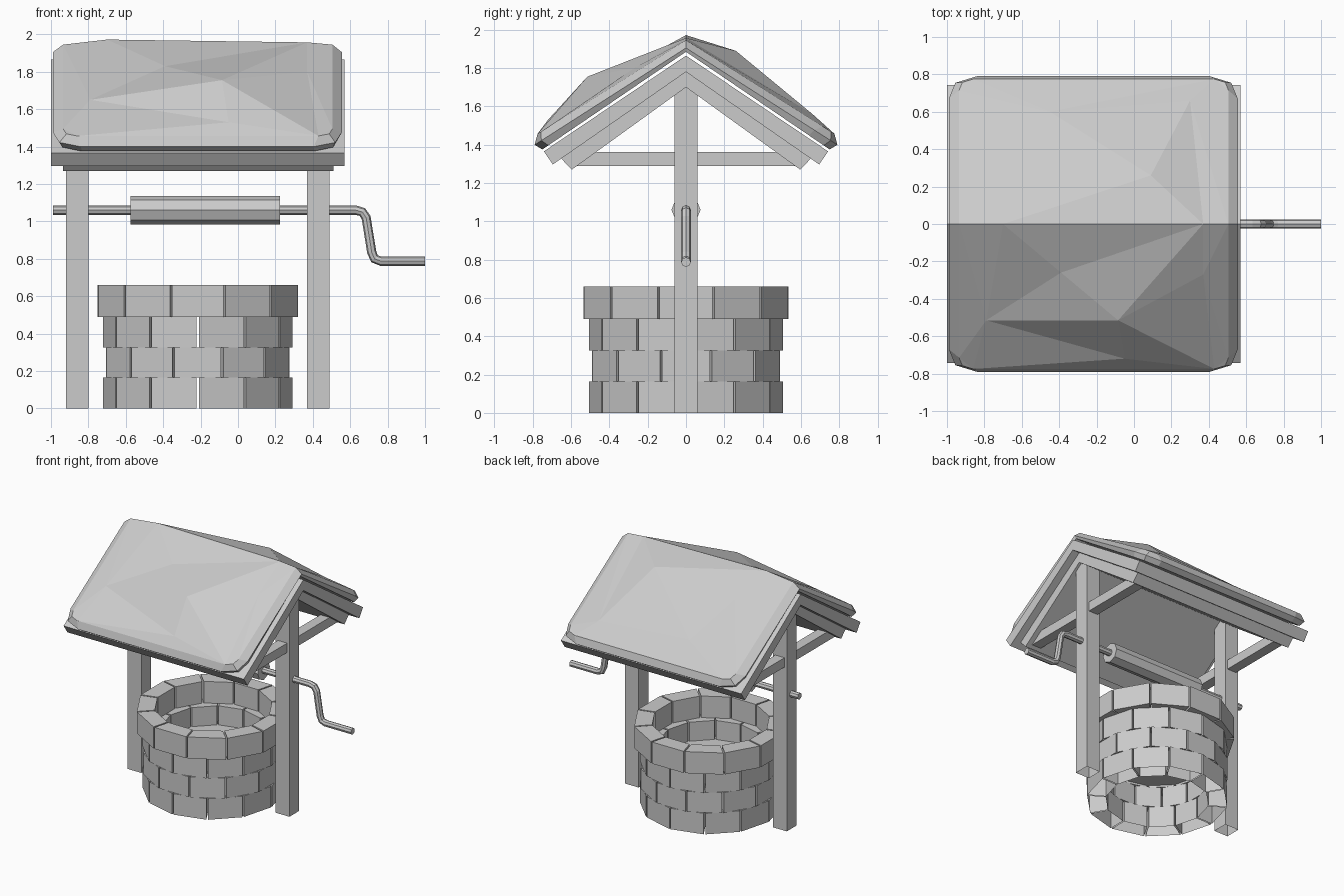
import bpy, bmesh, math
from mathutils import Vector, Matrix
from mathutils.geometry import delaunay_2d_cdt

if "Cube" in bpy.data.objects:
    bpy.data.objects.remove(bpy.data.objects["Cube"], do_unlink=True)

GREY = (0.6, 0.6, 0.6, 1)
mat = bpy.data.materials.new("plain_grey")
mat.use_nodes = True
mat.diffuse_color = GREY
mat.node_tree.nodes["Principled BSDF"].inputs["Base Color"].default_value = GREY

WELL_X = -0.215


def finish(name, bm, normals=True):
    if normals:
        bmesh.ops.recalc_face_normals(bm, faces=bm.faces)
    mesh = bpy.data.meshes.new(name)
    bm.to_mesh(mesh)
    bm.free()
    mesh.materials.append(mat)
    obj = bpy.data.objects.new(name, mesh)
    bpy.context.collection.objects.link(obj)
    return obj


def box(name, lo, hi, open_bottom=False):
    lo, hi = Vector(lo), Vector(hi)
    bm = bmesh.new()
    bmesh.ops.create_cube(bm, size=1)
    for v in bm.verts:
        v.co = (lo + hi) / 2 + v.co * (hi - lo)
    bmesh.ops.recalc_face_normals(bm, faces=bm.faces)
    if open_bottom:
        low = [f for f in bm.faces if f.normal.z < -0.9]
        bmesh.ops.delete(bm, geom=low, context="FACES_ONLY")
    return finish(name, bm, False)


def chevron(name, x0, x1, top, bottom, end_top, end_bottom):
    """Gabled slab: a mirrored y-z profile pushed along x."""
    half = [(0, top), end_top, end_bottom, (0, bottom)]
    bm = bmesh.new()
    for s in (1, -1):
        ends = [[bm.verts.new((x, s * y, z)) for y, z in half] for x in (x0, x1)]
        for loop in ends:
            bm.faces.new(loop)
        for i in range(3):
            bm.faces.new((ends[0][i], ends[0][i + 1], ends[1][i + 1], ends[1][i]))
    bmesh.ops.remove_doubles(bm, verts=bm.verts, dist=0.0005)
    return finish(name, bm)


# Stone ring: courses of wedge blocks, alternate courses turned half a block
def stone_course(name, z0, z1, outer, inner, turn, open_bottom):
    bm = bmesh.new()
    slope, gap = math.tan(math.pi / 12), 0.006
    for i in range(12):
        rot = Matrix.Rotation((i + turn) * math.pi / 6, 3, "Z")
        rings = []
        for z in (z0, z1):
            ring = []
            for r, s in ((inner, -1), (outer, -1), (outer, 1), (inner, 1)):
                co = rot @ Vector((s * (r * slope - gap), -r, z))
                ring.append(bm.verts.new(co + Vector((WELL_X, 0, 0))))
            rings.append(ring)
        low, high = rings
        bm.faces.new(high)
        if not open_bottom:
            bm.faces.new(low[::-1])
        for k in range(4):
            n = (k + 1) % 4
            bm.faces.new((low[k], low[n], high[n], high[k]))
    return finish(name, bm, False)


levels = (0, 0.165, 0.325, 0.49, 0.66)
for i in range(4):
    cap = i == 3
    stone_course(f"stone_course_{i + 1}", levels[i], levels[i + 1],
                 0.535 if cap else 0.49, 0.41 if cap else 0.36,
                 0 if i % 2 else 0.5, i == 0)

# Water disc inside the ring
bm = bmesh.new()
bmesh.ops.create_circle(bm, cap_ends=True, segments=24, radius=0.39,
                        matrix=Matrix.Translation((WELL_X, 0, 0.34)))
finish("water", bm)

# Posts and tie beams
for side, x in (("right", -0.86), ("left", 0.43)):
    box(f"{side}_post", (x - 0.06, -0.06, 0), (x + 0.06, 0.06, 1.74), True)
    box(f"{side}_tie_beam", (x - 0.04, -0.57, 1.288), (x + 0.04, 0.57, 1.362))

# Roof boards
chevron("roof_board", -1.0, 0.57, 1.865, 1.78, (0.742, 1.365), (0.695, 1.297))
chevron("roof_lining", -0.935, 0.51, 1.78, 1.70, (0.654, 1.33), (0.596, 1.27))


# Roof covering: a lumpy faceted cushion on each slope
def outline(x0, x1, eave, cut, top, slope):
    pts = [(x0, 0), (x0, eave - cut * 1.2), (x0 + cut * 0.35, eave - cut * 0.35),
           (x0 + cut * 1.5, eave), (x1 - cut * 1.5, eave),
           (x1 - cut * 0.35, eave - cut * 0.35), (x1, eave - cut * 1.2), (x1, 0)]
    return [Vector((x, y, top - slope * y)) for x, y in pts]


def covering(bm, side, bumps):
    crown = outline(-0.935, 0.505, 0.775, 0.05, 1.945, 0.63)
    rim = outline(-0.99, 0.555, 0.79, 0.1, 1.905, 0.64)
    base = outline(-0.97, 0.54, 0.75, 0.09, 1.885, 0.68)
    ridge = [Vector((0.37, 0, 1.957)), Vector((-0.7, 0, 1.972))]
    top = crown + ridge
    n = len(top)
    pts = top + [Vector(b) for b in bumps]
    flat = [p.xy for p in pts]
    res = delaunay_2d_cdt(flat, [(i, (i + 1) % n) for i in range(n)], [], 1, 1e-5)

    def add(p):
        return bm.verts.new((p.x, side * p.y, p.z))

    verts = [add(p) for p in pts]
    lookup = [verts[src[0]] for src in res[3]]
    for tri in res[2]:
        bm.faces.new([lookup[i] for i in tri])
    rings = [verts[:len(crown)], [add(p) for p in rim], [add(p) for p in base]]
    for a, b in zip(rings, rings[1:]):
        for i in range(len(a) - 1):
            bm.faces.new((a[i], a[i + 1], b[i + 1], b[i]))
    bm.faces.new(rings[2])


bm = bmesh.new()
covering(bm, -1, [(-0.79, 0.515, 1.65), (-0.085, 0.515, 1.755),
                  (-0.39, 0.26, 1.83), (-0.05, 0.72, 1.53), (0.37, 0.27, 1.80)])
covering(bm, 1, [(0.09, 0.26, 1.89), (-0.6, 0.24, 1.82), (0.3, 0.66, 1.56),
                 (-0.45, 0.6, 1.59)])
bmesh.ops.remove_doubles(bm, verts=bm.verts, dist=0.0005)
finish("roof_covering", bm)

# Winding drum
bm = bmesh.new()
bmesh.ops.create_cone(bm, cap_ends=True, segments=8, radius1=0.076, radius2=0.076, depth=0.8,
                      matrix=Matrix.Translation((-0.175, 0, 1.06)) @ Matrix.Rotation(math.pi / 2, 4, "Y"))
finish("winding_drum", bm)

# Shaft with crank handle
path = [(-0.99, 1.06), (0.63, 1.06), (0.665, 1.05), (0.685, 1.02),
        (0.715, 0.835), (0.73, 0.80), (0.765, 0.787), (1.0, 0.787)]
curve = bpy.data.curves.new("crank_shaft", "CURVE")
curve.dimensions = "3D"
curve.bevel_depth = 0.025
curve.bevel_resolution = 2
curve.use_fill_caps = True
spline = curve.splines.new("POLY")
spline.points.add(len(path) - 1)
for point, (x, z) in zip(spline.points, path):
    point.co = (x, 0, z, 1)
spline.use_smooth = False
curve.materials.append(mat)
shaft = bpy.data.objects.new("crank_shaft", curve)
bpy.context.collection.objects.link(shaft)
